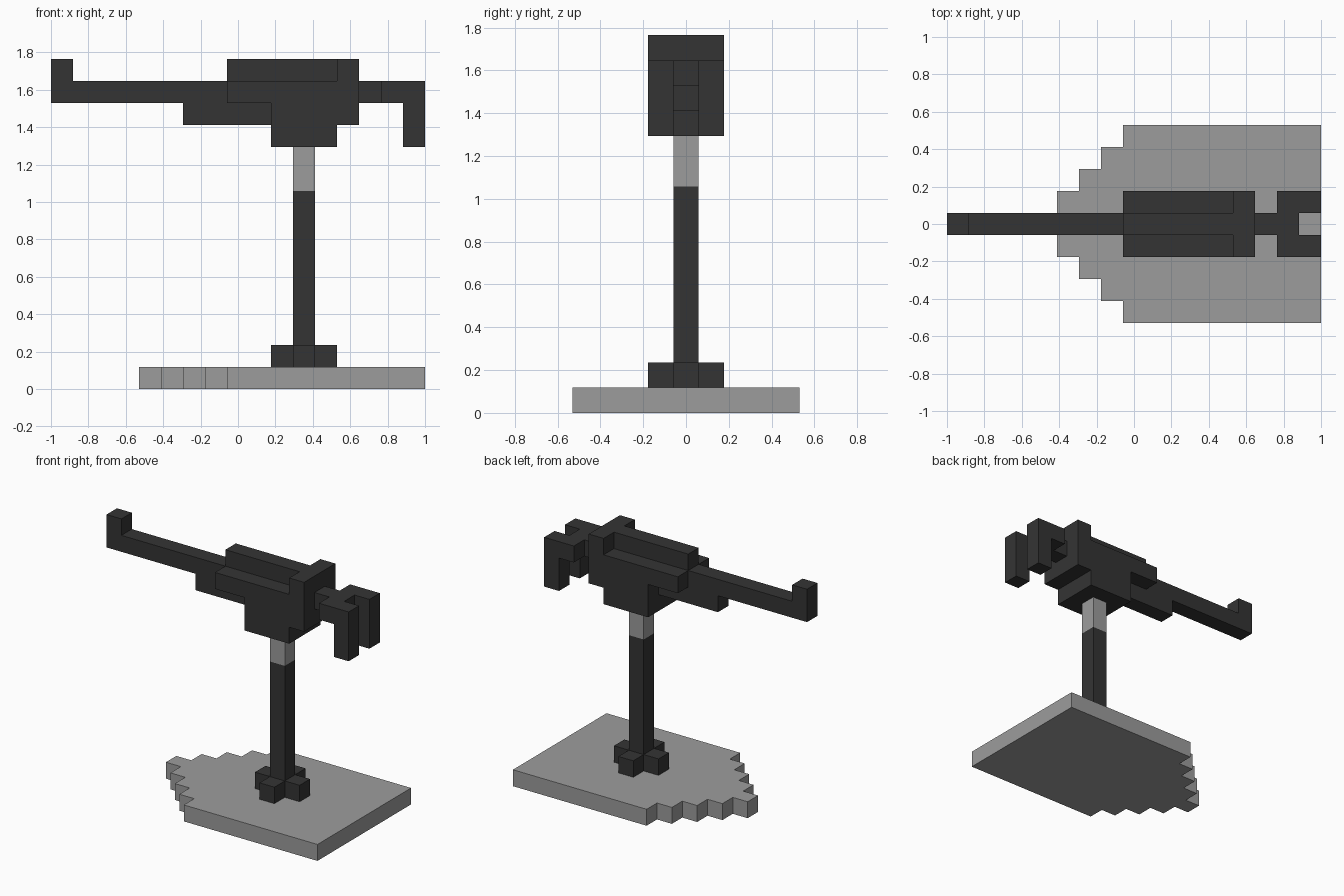
import bpy, bmesh
from mathutils import Vector

if "Cube" in bpy.data.objects:
    bpy.data.objects.remove(bpy.data.objects["Cube"], do_unlink=True)

U = 2 / 17      # one block; all sizes below are in blocks
X0 = 8.5        # block column that lies on x = 0


def material(name, value):
    m = bpy.data.materials.new(name)
    m.use_nodes = True
    col = (value, value, value, 1)
    m.diffuse_color = col
    m.node_tree.nodes["Principled BSDF"].inputs["Base Color"].default_value = col
    return m


dark = material("dark grey metal", 0.034)
light = material("light grey", 0.335)


def prism(name, outline, lo, hi, mat, plan=False):
    """Extrude a side outline (x, z) along y, or a plan outline (x, y) along z."""
    bm = bmesh.new()
    verts = []
    for a, b in outline:
        p = (a - X0, b, lo) if plan else (a - X0, lo, b)
        verts.append(bm.verts.new(Vector(p) * U))
    face = bm.faces.new(verts)
    new = bmesh.ops.extrude_face_region(bm, geom=[face])["geom"]
    step = Vector((0, 0, hi - lo) if plan else (0, hi - lo, 0)) * U
    bmesh.ops.translate(bm, vec=step,
                        verts=[g for g in new if isinstance(g, bmesh.types.BMVert)])
    bmesh.ops.recalc_face_normals(bm, faces=bm.faces)
    mesh = bpy.data.meshes.new(name)
    bm.to_mesh(mesh)
    bm.free()
    mesh.materials.append(mat)
    obj = bpy.data.objects.new(name, mesh)
    bpy.context.collection.objects.link(obj)
    return obj


def box(name, x, y, z, mat):
    rect = [(x[0], z[0]), (x[1], z[0]), (x[1], z[1]), (x[0], z[1])]
    return prism(name, rect, y[0], y[1], mat)


MID = (-0.5, 0.5)

# Base slab with a stepped, pointed end
half = [(17, 4.5)]
for i in range(5):
    half += [(8 - i, 4.5 - i), (8 - i, 3.5 - i)]
half.pop()
prism("base_slab", half + [(x, -y) for x, y in reversed(half)], 0, 1, light, plan=True)

# Post with a cross-shaped foot
box("post", (11, 12), MID, (1, 9), dark)
box("post_collar", (11, 12), MID, (9, 11), light)
for name, x, y in (("foot_right", (10, 11), MID), ("foot_left", (12, 13), MID),
                   ("foot_front", (11, 12), (-1.5, -0.5)),
                   ("foot_back", (11, 12), (0.5, 1.5))):
    box(name, x, y, (1, 2), dark)

# Receiver body and top ridge
prism("receiver", [(8, 13), (10, 13), (10, 11), (13, 11), (13, 12), (14, 12),
                   (14, 15), (13, 15), (13, 14), (8, 14)], -1.5, 1.5, dark)
box("top_ridge", (8, 13), MID, (14, 15), dark)

# Barrel with raised sight and lower support
prism("barrel", [(0, 15), (0, 13), (6, 13), (6, 12), (10, 12), (10, 13),
                 (8, 13), (8, 14), (1, 14), (1, 15)], *MID, dark)

# Twin grips on a neck
box("grip_neck", (14, 16), MID, (13, 14), dark)
for name, y in (("grip_front", -1.5), ("grip_back", 0.5)):
    prism(name, [(15, 14), (15, 13), (16, 13), (16, 11), (17, 11), (17, 14)],
          y, y + 1, dark)
